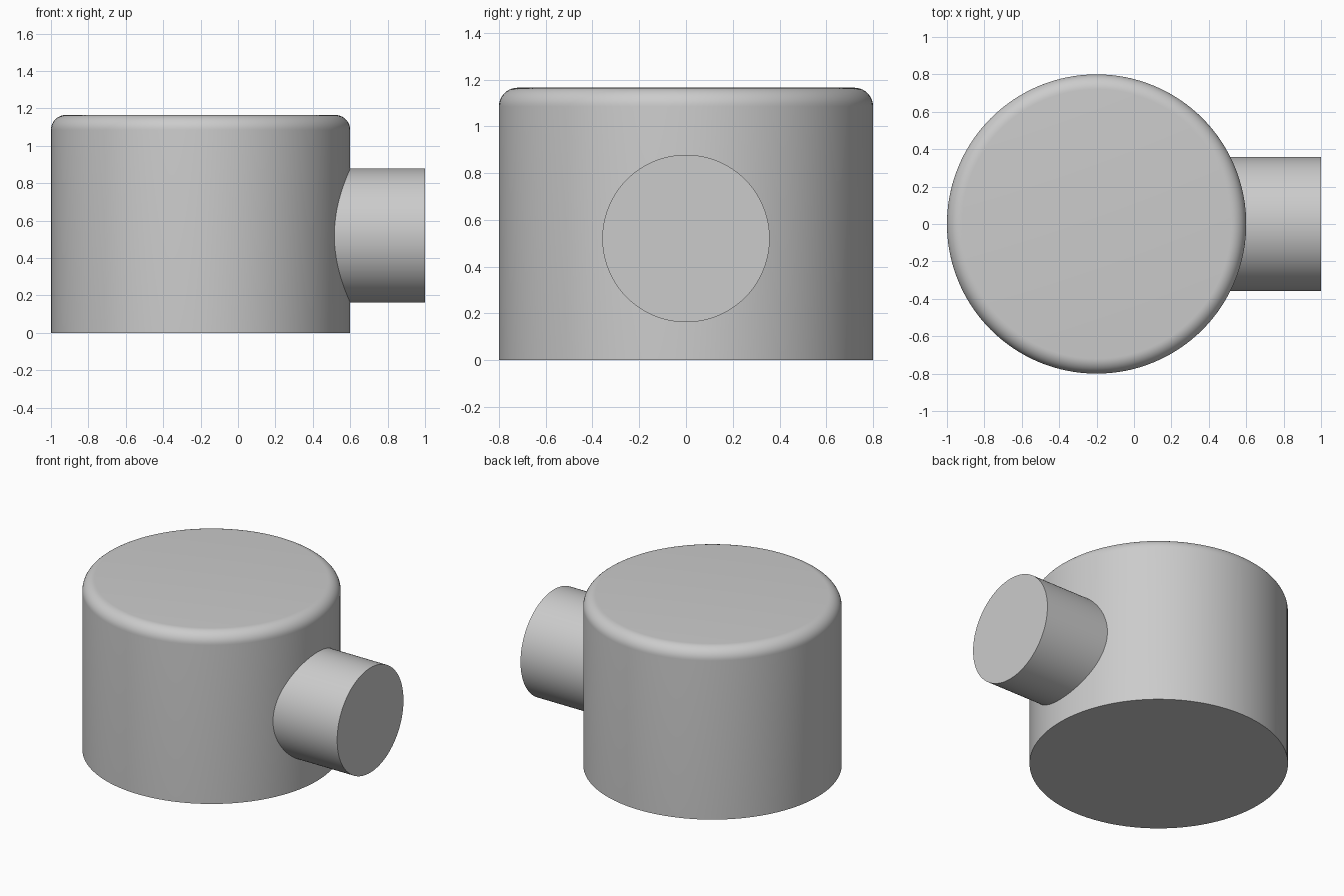
import bpy, bmesh, math
from mathutils import Matrix, Vector

cube = bpy.data.objects.get("Cube")
if cube:
    bpy.data.objects.remove(cube, do_unlink=True)

grey = bpy.data.materials.new("light_grey")
grey.use_nodes = True
colour = (0.6, 0.6, 0.6, 1)
grey.diffuse_color = colour
grey.node_tree.nodes["Principled BSDF"].inputs["Base Color"].default_value = colour


def cylinder(name, radius, length, start, axis="Z", rim=0, sides=128):
    """Closed cylinder growing from start along axis, with an optional rounded far rim."""
    bm = bmesh.new()
    bmesh.ops.create_cone(bm, cap_ends=True, segments=sides, radius1=radius,
                          radius2=radius, depth=length,
                          matrix=Matrix.Translation((0, 0, length / 2)))
    if rim:
        top = [e for e in bm.edges if all(v.co.z > length * 0.9 for v in e.verts)]
        bmesh.ops.bevel(bm, geom=top, offset=rim, segments=10, profile=0.5,
                        affect="EDGES", clamp_overlap=True)
    if axis == "X":
        bm.transform(Matrix.Rotation(math.pi / 2, 4, "Y"))
    mesh = bpy.data.meshes.new(name)
    bm.to_mesh(mesh)
    bm.free()
    mesh.materials.append(grey)
    obj = bpy.data.objects.new(name, mesh)
    obj.location = Vector(start)
    bpy.context.collection.objects.link(obj)
    bpy.ops.object.select_all(action="DESELECT")
    obj.select_set(True)
    bpy.context.view_layer.objects.active = obj
    bpy.ops.object.shade_smooth_by_angle(angle=math.radians(30))
    return obj


# Main drum with a rounded top rim
cylinder("drum_body", 0.8, 1.165, (-0.2, 0, 0), rim=0.08)

# Side stub, rooted inside the drum wall
cylinder("side_stub", 0.358, 0.55, (0.45, 0, 0.52), axis="X")
